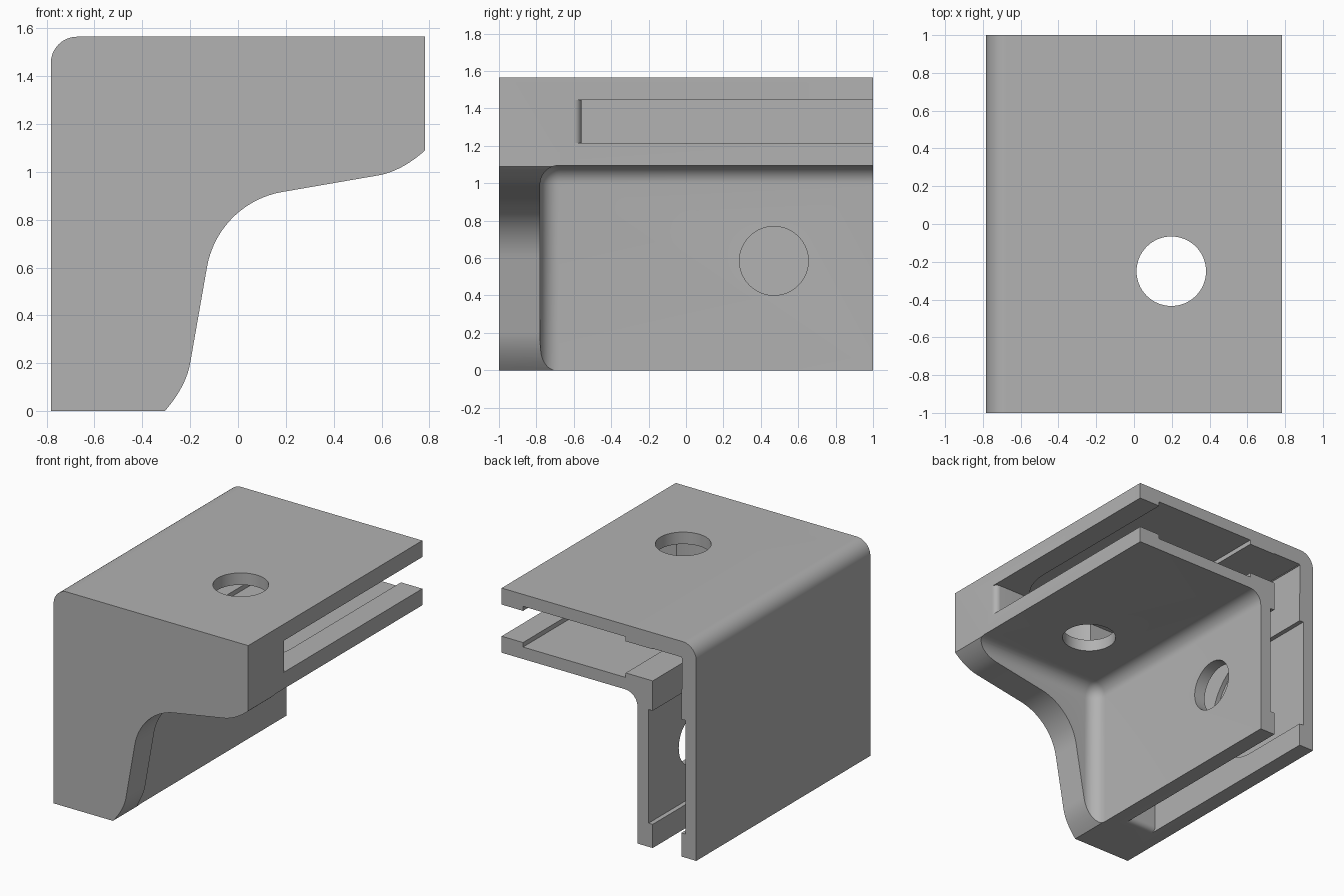
import bpy, bmesh, math
from mathutils import Vector

cube = bpy.data.objects.get("Cube")
if cube:
    bpy.data.objects.remove(cube, do_unlink=True)

HALF, HEIGHT = 0.7825, 1.565
SLOT_MID, SLOT_HALF = 1.33, 0.115

grey = bpy.data.materials.new("plain grey")
grey.use_nodes = True
colour = (0.445, 0.445, 0.445, 1)
grey.diffuse_color = colour
grey.node_tree.nodes["Principled BSDF"].inputs["Base Color"].default_value = colour


def arc(a, corner, b, steps=12):
    """Circular arc from a to b, tangent to the lines through corner."""
    a, c, b = Vector(a), Vector(corner), Vector(b)
    w = math.cos((c - a).angle(b - c) / 2)
    pts = []
    for i in range(steps + 1):
        t = i / steps
        k = ((1 - t) ** 2, 2 * w * t * (1 - t), t * t)
        pts.append((a * k[0] + c * k[1] + b * k[2]) / sum(k))
    return pts


def prism(name, outline, low, high, place):
    """Extrude an outline between two levels; place maps (u, v, level) to xyz."""
    bm = bmesh.new()
    rings = [[bm.verts.new(place(p[0], p[1], h)) for p in outline] for h in (low, high)]
    for ring in rings:
        bm.faces.new(ring)
    n = len(outline)
    for i in range(n):
        j = (i + 1) % n
        bm.faces.new((rings[0][i], rings[0][j], rings[1][j], rings[1][i]))
    return finish(name, bm)


def finish(name, bm):
    bmesh.ops.recalc_face_normals(bm, faces=bm.faces)
    mesh = bpy.data.meshes.new(name)
    bm.to_mesh(mesh)
    bm.free()
    mesh.materials.append(grey)
    obj = bpy.data.objects.new(name, mesh)
    bpy.context.collection.objects.link(obj)
    return obj


def cut(target, cutter):
    cutter.hide_render = True
    mod = target.modifiers.new("cut", 'BOOLEAN')
    mod.operation, mod.solver, mod.object = 'DIFFERENCE', 'EXACT', cutter
    bpy.context.view_layer.objects.active = target
    bpy.ops.object.modifier_apply(modifier=mod.name)
    bpy.data.objects.remove(cutter, do_unlink=True)


# The two arms mirror each other across the bracket's diagonal
def top_arm(u, y, level):
    return (u, y, level)


def side_arm(u, y, level):
    return (HALF - level, y, HALF - u)


def circle(u, y, r, steps=64):
    return [(u + r * math.cos(math.tau * i / steps), y + r * math.sin(math.tau * i / steps))
            for i in range(steps)]


# Solid body with the curved end web
profile = [(-HALF, 0)]
profile += arc((-0.306, 0), (-0.2175, 0.1), (-0.2, 0.2))
profile += arc((-0.13, 0.6), (-0.084, 0.866), (0.18, 0.915), 24)
profile += arc((0.585, 0.985), (0.685, 1.002), (HALF, 1.09))
profile += [(HALF, HEIGHT)]
profile += arc((-HALF + 0.11, HEIGHT), (-HALF, HEIGHT), (-HALF, HEIGHT - 0.11), 16)
bracket = prism("corner_bracket", profile, -1, 1, lambda u, v, h: (u, h, v))

# Filleted pocket inside the angle, leaving the web at the front
corner = Vector((-0.31, -0.78, 1.095))
bm = bmesh.new()
bmesh.ops.create_cube(bm, size=2)
for v in bm.verts:
    v.co = [c if s * d < 0 else c + 3 * d for c, s, d in zip(corner, v.co, (1, 1, -1))]
near = min(bm.verts, key=lambda v: (v.co - corner).length)
bmesh.ops.bevel(bm, geom=list(near.link_edges), offset=0.1, segments=10,
                profile=0.5, affect='EDGES')
cut(bracket, finish("pocket_cutter", bm))

# Panel slot, hardware recess and screw hole in each arm
HOLE_U, HOLE_R, RECESS_R = 0.1975, 0.184, 0.413
for place, hole_y, hole_top in ((top_arm, -0.25, 2), (side_arm, 0.47, SLOT_MID)):
    slot = [(-0.6675, 2), (-0.6675, -0.56)]
    slot += arc((HALF - 0.04, -0.56), (HALF, -0.56), (HALF, -0.6), 8)
    slot += [(2, -0.6), (2, 2)]
    cut(bracket, prism("slot_cutter", slot, SLOT_MID - SLOT_HALF, SLOT_MID + SLOT_HALF, place))

    recess = [(HOLE_U + RECESS_R, 2), (HOLE_U - RECESS_R, 2)]
    recess += [(HOLE_U - RECESS_R * math.cos(math.pi * i / 32),
                hole_y - RECESS_R * math.sin(math.pi * i / 32)) for i in range(33)]
    deep = SLOT_HALF + 0.033
    cut(bracket, prism("recess_cutter", recess, SLOT_MID - deep, SLOT_MID + deep, place))

    cut(bracket, prism("hole_cutter", circle(HOLE_U, hole_y, HOLE_R), 0.99, hole_top, place))

# Smooth curved faces, crisp edges
bpy.ops.object.select_all(action='DESELECT')
bracket.select_set(True)
bpy.context.view_layer.objects.active = bracket
bpy.ops.object.shade_smooth_by_angle(angle=math.radians(25))
